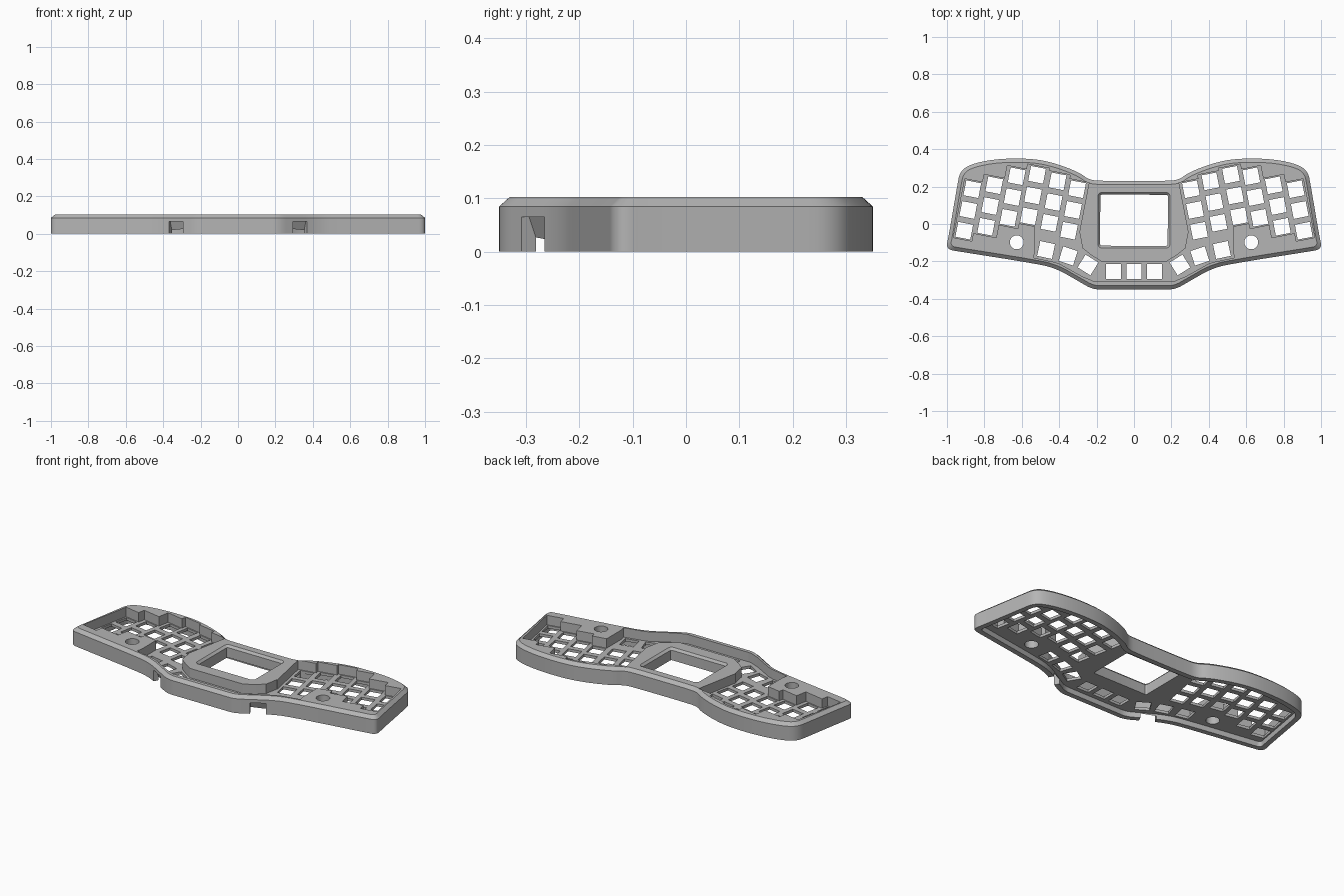
import bpy, bmesh
from math import sin, cos, radians
from mathutils import Vector

if "Cube" in bpy.data.objects:
    bpy.data.objects.remove(bpy.data.objects["Cube"])

TOP, FLOOR, PLATE = 0.103, 0.047, 0.031   # rim height, key well floor, plate underside


def chaikin(pts, rounds=3):
    """Round a closed control polygon by corner cutting."""
    for _ in range(rounds):
        pts = [p for a, b in zip(pts, pts[1:] + pts[:1])
               for p in (a.lerp(b, 0.25), a.lerp(b, 0.75))]
    return pts


def inset(pts, d):
    """Offset a counter-clockwise polygon inwards with mitred corners."""
    out = []
    for i, p in enumerate(pts):
        t1 = (p - pts[i - 1]).normalized()
        t2 = (pts[(i + 1) % len(pts)] - p).normalized()
        n1, n2 = Vector((-t1.y, t1.x)), Vector((-t2.y, t2.x))
        n = (n1 + n2).normalized()
        out.append(p + n * (d / n.dot(n1)))
    return out


def rect(x, y, hx, hy, deg=0):
    a = radians(deg)
    return [Vector((x + u * cos(a) - v * sin(a), y + u * sin(a) + v * cos(a)))
            for u, v in ((-hx, -hy), (hx, -hy), (hx, hy), (-hx, hy))]


def arc(x, y, r, start, sweep, steps):
    return [Vector((x + r * cos(radians(start + sweep * i / steps)),
                    y + r * sin(radians(start + sweep * i / steps)))) for i in range(steps)]


def flip(pts):
    return [Vector((-p.x, p.y)) for p in reversed(pts)]


def solid(name, stacks):
    """Object made of closed solids, each a stack of (polygon, z) rings."""
    bm = bmesh.new()
    for rings in stacks:
        loops = [[bm.verts.new((p.x, p.y, z)) for p in poly] for poly, z in rings]
        bm.faces.new(loops[0][::-1])
        bm.faces.new(loops[-1])
        for lo, hi in zip(loops, loops[1:]):
            for i in range(len(lo)):
                j = (i + 1) % len(lo)
                bm.faces.new((lo[i], lo[j], hi[j], hi[i]))
    mesh = bpy.data.meshes.new(name)
    bm.to_mesh(mesh)
    bm.free()
    ob = bpy.data.objects.new(name, mesh)
    bpy.context.collection.objects.link(ob)
    return ob


def carve(target, name, stacks):
    cutter = solid(name, stacks)
    cutter.hide_render = True
    mod = target.modifiers.new(name, 'BOOLEAN')
    mod.operation, mod.solver, mod.object = 'DIFFERENCE', 'EXACT', cutter
    bpy.context.view_layer.objects.active = target
    bpy.ops.object.modifier_apply(modifier=mod.name)
    bpy.data.objects.remove(cutter)


# Case outline: one half from front centre to back centre, then mirrored
half = [Vector(p) for p in (
    (.15, -.35), (.22, -.35), (.29, -.31), (.42, -.235), (.55, -.208), (.93, -.148),
    (1.0065, -.135), (.99, -.06), (.946, .2), (.93, .285), (.86, .325), (.72, .35),
    (.54, .35), (.42, .325), (.29, .275), (.24, .235), (.16, .23))]
control = half + flip(half)
outline = chaikin(control)
case = solid("keyboard_case", [
    [(outline, 0), (outline, .085), (chaikin(inset(control, .02)), TOP)]])

# Hollow underside
cavity = chaikin(inset(control, .03))
carve(case, "underside_hollow", [[(cavity, -.02), (cavity, PLATE)]])

# Key layout of one half: column centres with well half-widths, then thumb keys
TILT, HOLE = 11, .0405
columns = [(.326, .075, .056), (.43, .117, .06), (.54, .152, .06),
           (.649, .144, .06), (.769, .096, .064), (.886, .075, .05)]
thumbs = [(.47, -.139, 12), (.352, -.171, 18), (.246, -.219, 32)]
thumb_area = [Vector(p) for p in (
    (.185, -.308), (.21, -.308), (.275, -.281), (.408, -.207), (.53, -.181),
    (.53, 0), (.29, -.05), (.275, -.13), (.185, -.2))]
wells, holes = [thumb_area], []
for x, y, w in columns:
    wells.append(rect(x, y, w, .16, TILT))
    for k in (-.113, 0, .113):
        holes.append(rect(x - k * sin(radians(TILT)), y + k * cos(radians(TILT)),
                          HOLE, HOLE, TILT))
for x, y, a in thumbs:
    wells.append(rect(x, y, .057, .054, a))
    holes.append(rect(x, y, HOLE, HOLE, a))

# Sunken key wells, cut as mirrored pairs, then the centre row
for poly in wells:
    carve(case, "key_well", [[(p, FLOOR), (p, .15)] for p in (poly, flip(poly))])
centre_row = rect(0, -.254, .19, .054)
carve(case, "centre_well", [[(centre_row, FLOOR), (centre_row, .15)]])

# Switch holes and round dial holes through the plate
holes.append(arc(.627, -.098, .037, 0, 360, 32))
holes += [flip(p) for p in holes]
holes += [rect(x, -.254, HOLE, HOLE) for x in (-.11, 0, .11)]
carve(case, "switch_holes", [[(p, -.02), (p, .16)] for p in holes])

# Screen window with rounded corners and a sloped bezel
window = []
for sx, sy, start in ((1, -1, -90), (1, 1, 0), (-1, 1, 90), (-1, -1, 180)):
    window += arc(sx * .17, .02 + sy * .126, .011, start, 90, 4)
bezel = inset(window, -.012)
carve(case, "screen_window", [[(window, -.02), (window, .09), (bezel, TOP), (bezel, .15)]])

# Cable notches in the front wall, open into the hollow at the bottom
notches = []
for s in (1, -1):
    ang = radians(28 * s)
    rings = []
    for z, depth in ((-.01, .05), (.02, .05), (.02, .025), (.065, .008)):
        mid = (depth - .06) / 2
        rings.append((rect(s * .328 - mid * sin(ang), -.281 + mid * cos(ang),
                           .043, (depth + .06) / 2, 28 * s), z))
    notches.append(rings)
carve(case, "cable_notches", notches)

# Plain grey plastic
grey = bpy.data.materials.new("grey_plastic")
grey.use_nodes = True
colour = (.46, .46, .46, 1)
grey.diffuse_color = colour
grey.node_tree.nodes["Principled BSDF"].inputs["Base Color"].default_value = colour
case.data.materials.clear()
case.data.materials.append(grey)

bpy.ops.object.select_all(action='DESELECT')
case.select_set(True)
bpy.context.view_layer.objects.active = case
bpy.ops.object.shade_smooth_by_angle(angle=radians(25))
